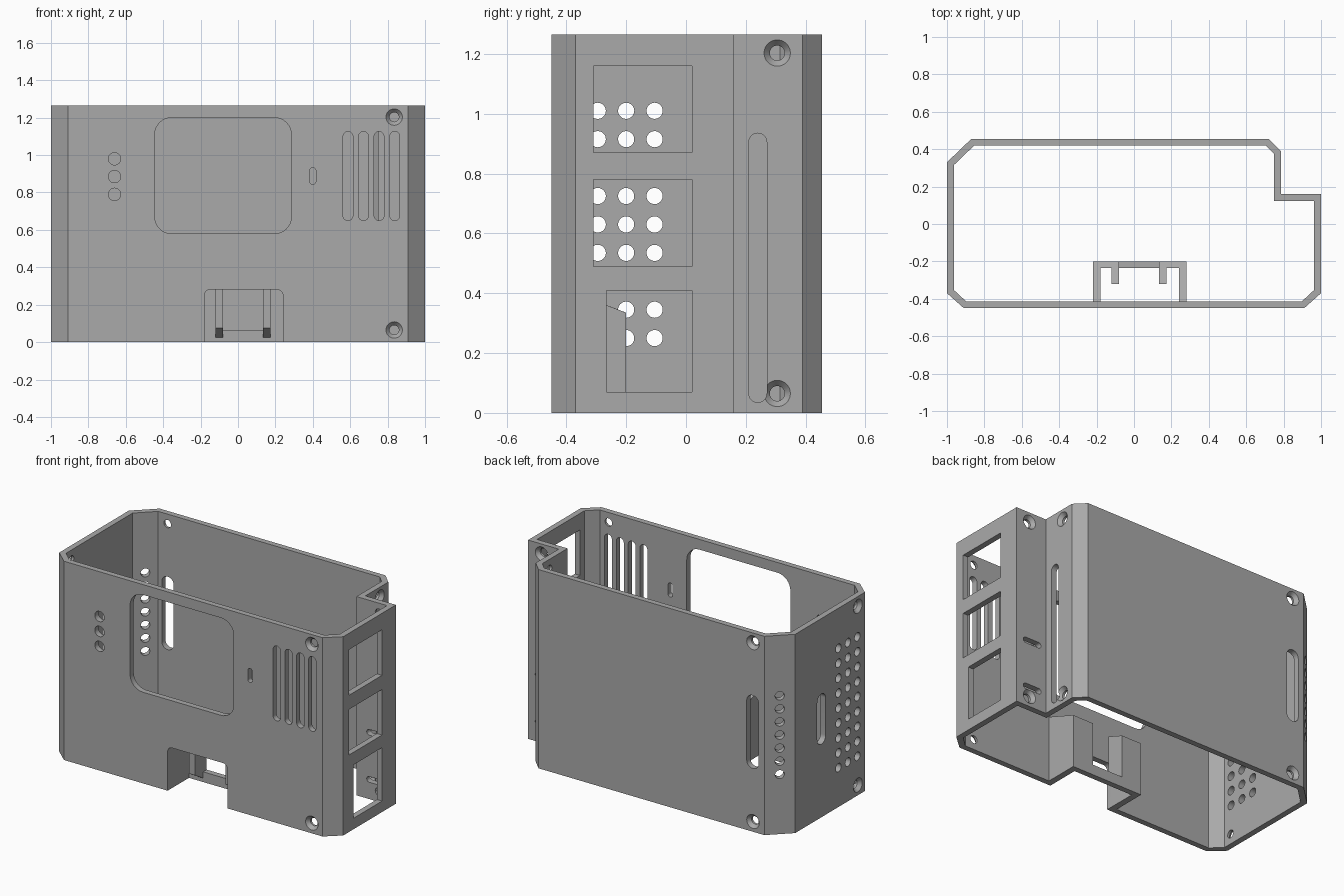
import bpy, bmesh, math
from mathutils import Vector

if "Cube" in bpy.data.objects:
    bpy.data.objects.remove(bpy.data.objects["Cube"])

H = 1.265  # case height
UP = Vector((0, 0, 1))

grey = bpy.data.materials.new("case_grey")
grey.diffuse_color = (0.4, 0.4, 0.4, 1)
grey.use_nodes = True
grey.node_tree.nodes["Principled BSDF"].inputs["Base Color"].default_value = grey.diffuse_color


def finish(bm, name):
    bmesh.ops.recalc_face_normals(bm, faces=bm.faces)
    me = bpy.data.meshes.new(name)
    bm.to_mesh(me)
    bm.free()
    me.materials.append(grey)
    ob = bpy.data.objects.new(name, me)
    bpy.context.collection.objects.link(ob)
    return ob


def loft(bm, rings):
    """Closed solid through rings with equal point counts."""
    loops = [[bm.verts.new(p) for p in r] for r in rings]
    n = len(loops[0])
    for a, b in zip(loops, loops[1:]):
        for i in range(n):
            bm.faces.new((a[i], a[(i + 1) % n], b[(i + 1) % n], b[i]))
    bm.faces.new(loops[0][::-1])
    bm.faces.new(loops[-1])


def prism_z(name, outline, z0, z1):
    bm = bmesh.new()
    loft(bm, [[(x, y, z) for x, y in outline] for z in (z0, z1)])
    return finish(bm, name)


def prism_x(name, profile, x0, x1):
    bm = bmesh.new()
    loft(bm, [[(x, y, z) for y, z in profile] for x in (x0, x1)])
    return finish(bm, name)


def rounded(w, h, r, seg=8):
    """Rounded rectangle centred on the origin."""
    if r == 0:
        return [(w/2, h/2), (-w/2, h/2), (-w/2, -h/2), (w/2, -h/2)]
    pts = []
    for k, (sx, sy) in enumerate(((1, 1), (-1, 1), (-1, -1), (1, -1))):
        for i in range(seg + 1):
            a = math.pi / 2 * (k + i / seg)
            p = (sx * (w/2 - r) + r * math.cos(a), sy * (h/2 - r) + r * math.sin(a))
            if not pts or math.dist(p, pts[-1]) > 1e-5:
                pts.append(p)
    if math.dist(pts[0], pts[-1]) < 1e-5:
        pts.pop()
    return pts


# Each wall: point on the outer face, horizontal axis, outward normal
WALLS = {
    "front": (Vector((0, -0.45, 0)), Vector((1, 0, 0)), Vector((0, -1, 0))),
    "back": (Vector((0, 0.455, 0)), Vector((1, 0, 0)), Vector((0, 1, 0))),
    "left": (Vector((-1, 0, 0)), Vector((0, 1, 0)), Vector((-1, 0, 0))),
    "right": (Vector((1, 0, 0)), Vector((0, 1, 0)), Vector((1, 0, 0))),
    "step_side": (Vector((0.785, 0, 0)), Vector((0, 1, 0)), Vector((1, 0, 0))),
    "step_back": (Vector((0, 0.16, 0)), Vector((1, 0, 0)), Vector((0, 1, 0))),
    "chamfer": (Vector((-0.935, 0.3925, 0)), Vector((1, 1, 0)).normalized(),
                Vector((-1, 1, 0)).normalized()),
}


def hole(bm, wall, u, z, w, h, r, depths=((-0.08, 1), (0.03, 1))):
    """Add a cutter solid through a wall; depths are (offset, scale) pairs."""
    o, ax, n = WALLS[wall]
    loft(bm, [[o + ax * (u + s * a) + UP * (z + s * b) + n * d
               for a, b in rounded(w, h, r)] for d, s in depths])


def cut(target, cutter):
    m = target.modifiers.new("cut", 'BOOLEAN')
    m.operation, m.solver, m.object = 'DIFFERENCE', 'EXACT', cutter
    bpy.context.view_layer.objects.active = target
    bpy.ops.object.modifier_apply(modifier=m.name)
    bpy.data.objects.remove(cutter)


# Open-ended shell
outer = [(-0.91, -0.45), (0.91, -0.45), (1, -0.37), (1, 0.16), (0.785, 0.16),
         (0.785, 0.39), (0.72, 0.455), (-0.87, 0.455), (-1, 0.33), (-1, -0.37)]
inner = [(-0.897, -0.414), (0.897, -0.414), (0.963, -0.353), (0.963, 0.123), (0.748, 0.123),
         (0.748, 0.375), (0.705, 0.419), (-0.855, 0.419), (-0.963, 0.315), (-0.963, -0.353)]
shell = prism_z("case_shell", outer, 0, H)
cut(shell, prism_z("cavity", inner, -0.1, H + 0.1))

# Openings
bm = bmesh.new()
hole(bm, "front", -0.08, 0.89, 0.73, 0.62, 0.09)              # screen window
for z in (0.79, 0.885, 0.98):
    hole(bm, "front", -0.66, z, 0.066, 0.066, 0.033)          # button holes
hole(bm, "front", 0.40, 0.888, 0.032, 0.09, 0.016)            # indicator slot
for x in (0.588, 0.671, 0.754, 0.838):
    hole(bm, "front", x, 0.888, 0.052, 0.476, 0.026)          # vent slots
hole(bm, "front", 0.03, 0.09, 0.42, 0.38, 0.03)               # connector bay mouth
for y, z, w, h in ((-0.145, 1.015, 0.33, 0.29), (-0.145, 0.635, 0.33, 0.29),
                   (-0.1225, 0.24, 0.285, 0.34)):
    hole(bm, "right", y, z, w, h, 0)                          # port windows
for col in range(3):
    for row in range(9):                                      # left wall grille
        hole(bm, "left", -0.295 + 0.095 * col, 0.25 + 0.095 * row, 0.054, 0.054, 0.027)
hole(bm, "left", 0.066, 0.625, 0.085, 0.32, 0.042)            # left slot
for i in range(7):
    hole(bm, "chamfer", 0, 0.38 + 0.0833 * i, 0.054, 0.054, 0.027)
hole(bm, "back", -0.788, 0.635, 0.084, 0.465, 0.042)          # back slot
hole(bm, "step_side", 0.24, 0.485, 0.06, 0.90, 0.03)          # long card slot
for z in (0.125, 0.425):
    hole(bm, "step_back", 0.885, z, 0.13, 0.036, 0.018)       # tie slots
cut(shell, finish(bm, "openings"))

# Countersunk screw holes at top and bottom
bm = bmesh.new()
for wall, u in (("front", 0.835), ("back", -0.79), ("left", -0.30),
                ("step_side", 0.305), ("step_back", 0.905)):
    for z in (0.065, 1.203):
        hole(bm, wall, u, z, 0.05, 0.05, 0.025,
             ((-0.08, 1), (-0.022, 1), (0, 1.76), (0.03, 1.76)))
cut(shell, finish(bm, "screw_holes"))

# Connector bay: sloped side walls, split back wall, sill and ribs
side = [(-0.416, 0), (-0.2, 0), (-0.2, 0.335), (-0.416, 0.418)]
back = [(-0.236, 0), (-0.2, 0), (-0.2, 0.335), (-0.236, 0.349)]
sill = [(-0.236, 0), (-0.2, 0), (-0.2, 0.065), (-0.236, 0.065)]
rib = [(-0.236, 0.025), (-0.32, 0.075), (-0.32, 0.381), (-0.236, 0.349)]
prism_x("bay_side_left", side, -0.22, -0.18)
prism_x("bay_side_right", side, 0.24, 0.28)
prism_x("bay_back_left", back, -0.18, -0.08)
prism_x("bay_back_right", back, 0.135, 0.24)
prism_x("bay_sill", sill, -0.08, 0.135)
prism_x("bay_rib_left", rib, -0.12, -0.08)
prism_x("bay_rib_right", rib, 0.135, 0.175)

# Smooth round holes, keep hard edges
bpy.ops.object.select_all(action='DESELECT')
shell.select_set(True)
bpy.context.view_layer.objects.active = shell
bpy.ops.object.shade_smooth_by_angle(angle=math.radians(30))
